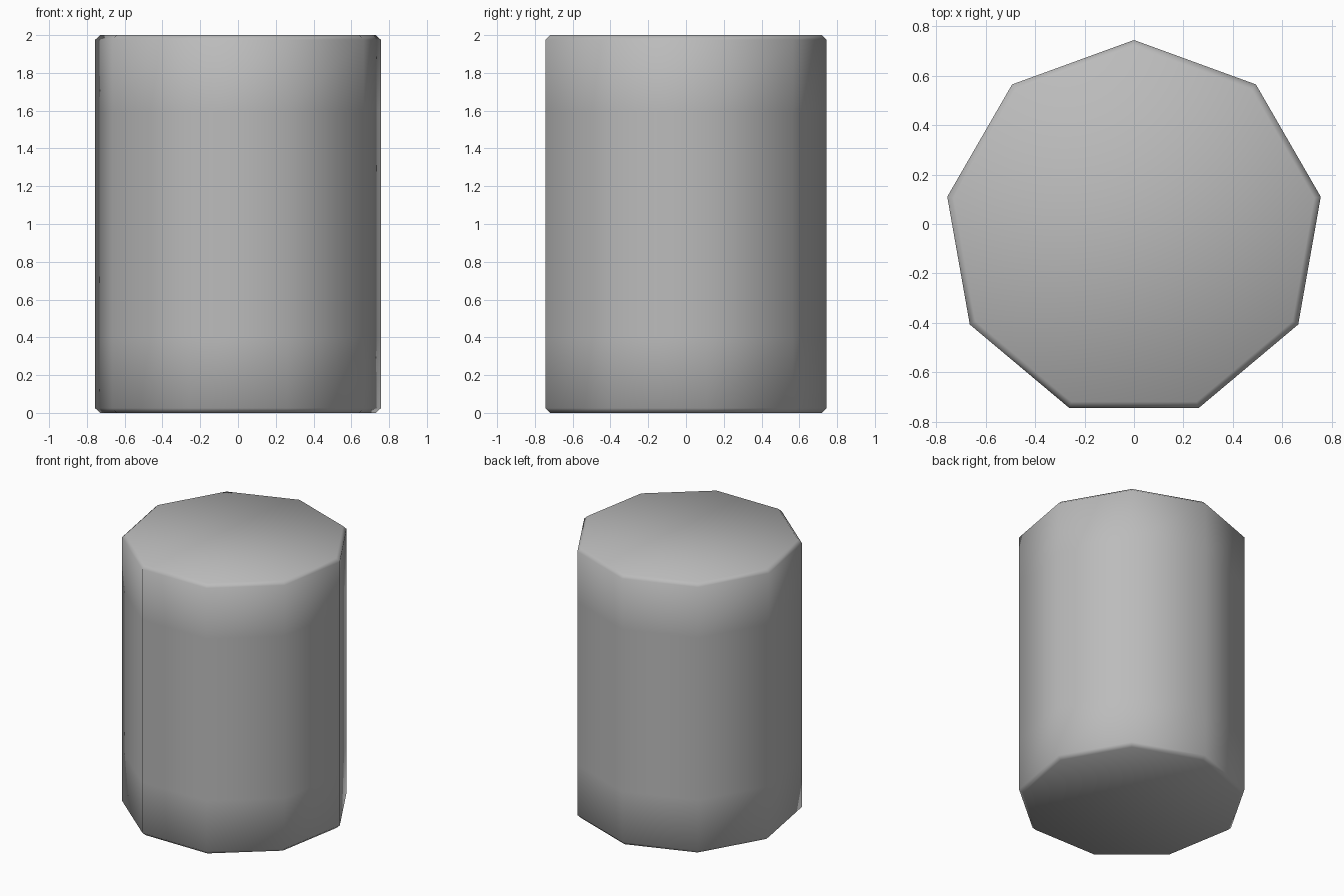
import bpy, bmesh, math

if "Cube" in bpy.data.objects:
    bpy.data.objects.remove(bpy.data.objects["Cube"])

SIDES = 9
RADIUS = 0.768
CENTRE_Y = -0.023
BEVEL = 0.025

grey = bpy.data.materials.new("mid_grey")
grey.diffuse_color = (0.5, 0.5, 0.5, 1)
grey.use_nodes = True
grey.node_tree.nodes["Principled BSDF"].inputs["Base Color"].default_value = grey.diffuse_color

# Rings of the prism: chamfered rims, plus support loops for the soft shading
inset = BEVEL / math.cos(math.pi / SIDES)
levels = [(0, RADIUS - inset), (BEVEL, RADIUS), (0.4, RADIUS),
          (1.6, RADIUS), (2 - BEVEL, RADIUS), (2, RADIUS - inset)]

bm = bmesh.new()
rings = []
for z, r in levels:
    ring = []
    for i in range(SIDES):
        a = math.tau * i / SIDES + math.pi / 2
        ring.append(bm.verts.new((r * math.cos(a), CENTRE_Y + r * math.sin(a), z)))
    rings.append(ring)

# Side walls
for low, high in zip(rings, rings[1:]):
    for i in range(SIDES):
        j = (i + 1) % SIDES
        bm.faces.new((low[i], low[j], high[j], high[i]))

# End caps
bm.faces.new(rings[0][::-1])
bm.faces.new(rings[-1])
for face in bm.faces:
    face.smooth = True

mesh = bpy.data.meshes.new("nine_sided_column")
bm.to_mesh(mesh)
bm.free()
mesh.materials.append(grey)
column = bpy.data.objects.new("nine_sided_column", mesh)
bpy.context.collection.objects.link(column)
